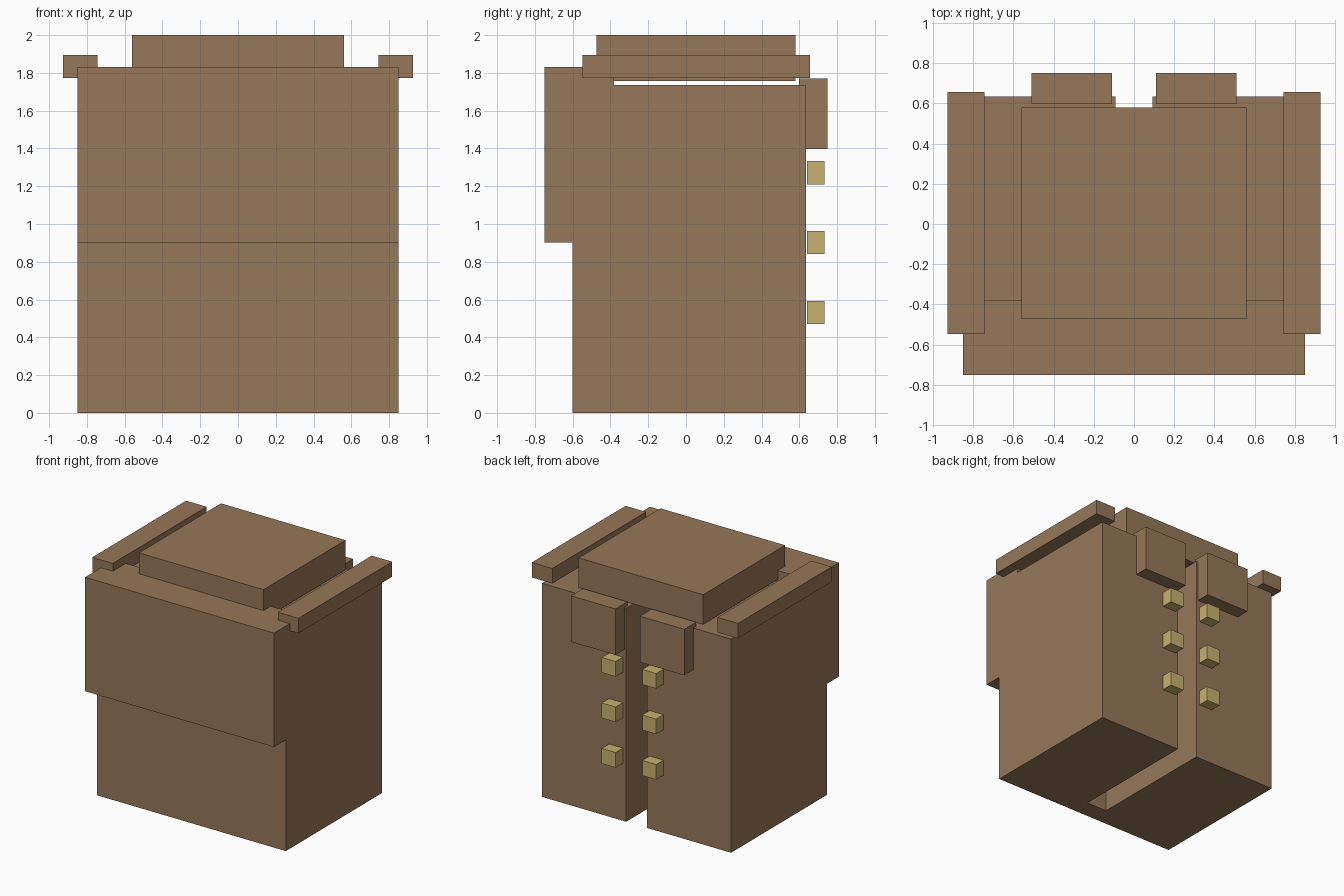
import bpy
import bmesh

if "Cube" in bpy.data.objects:
    bpy.data.objects.remove(bpy.data.objects["Cube"], do_unlink=True)


def make_material(name, rgb):
    mat = bpy.data.materials.new(name)
    mat.use_nodes = True
    mat.diffuse_color = (*rgb, 1)
    mat.node_tree.nodes["Principled BSDF"].inputs["Base Color"].default_value = (*rgb, 1)
    return mat


brown = make_material("leather brown", (0.305, 0.184, 0.100))
gold = make_material("brass gold", (0.578, 0.445, 0.162))


def prism(name, outline, z0, z1, mat):
    """Extrude a flat outline from z0 up to z1."""
    bm = bmesh.new()
    base = bm.faces.new([bm.verts.new((x, y, z0)) for x, y in outline])
    top = bmesh.ops.extrude_face_region(bm, geom=[base])["geom"]
    verts = [v for v in top if isinstance(v, bmesh.types.BMVert)]
    bmesh.ops.translate(bm, verts=verts, vec=(0, 0, z1 - z0))
    bmesh.ops.recalc_face_normals(bm, faces=bm.faces)
    mesh = bpy.data.meshes.new(name)
    bm.to_mesh(mesh)
    bm.free()
    mesh.materials.append(mat)
    obj = bpy.data.objects.new(name, mesh)
    bpy.context.collection.objects.link(obj)
    return obj


def box(name, x, y, z, mat=brown):
    outline = [(x[0], y[0]), (x[1], y[0]), (x[1], y[1]), (x[0], y[1])]
    return prism(name, outline, z[0], z[1], mat)


def box_pair(name, x, y, z, mat=brown):
    box("left_" + name, x, y, z, mat)
    box("right_" + name, (-x[1], -x[0]), y, z, mat)


# Main body with a deep full-height slot open at the back
half = [(0.85, -0.60), (0.85, 0.635), (0.093, 0.635), (0.093, -0.445)]
body = half + [(-x, y) for x, y in reversed(half)]
prism("body", body, 0, 1.737, brown)

# Thick upper front panel and raised top plate
box("front_panel", (-0.85, 0.85), (-0.75, -0.38), (0.903, 1.83))
box("top_plate", (-0.56, 0.56), (-0.473, 0.58), (1.757, 2.0))

# Shoulder straps and back flaps
box_pair("shoulder_strap", (0.743, 0.927), (-0.548, 0.657), (1.772, 1.894))
box_pair("back_flap", (0.11, 0.51), (0.597, 0.75), (1.396, 1.77))

# Three rows of studs beside the slot
for i in range(3):
    z = 0.47 + 0.37 * i
    box_pair(f"stud_{i + 1}", (0.12, 0.245), (0.64, 0.733), (z, z + 0.123), gold)
